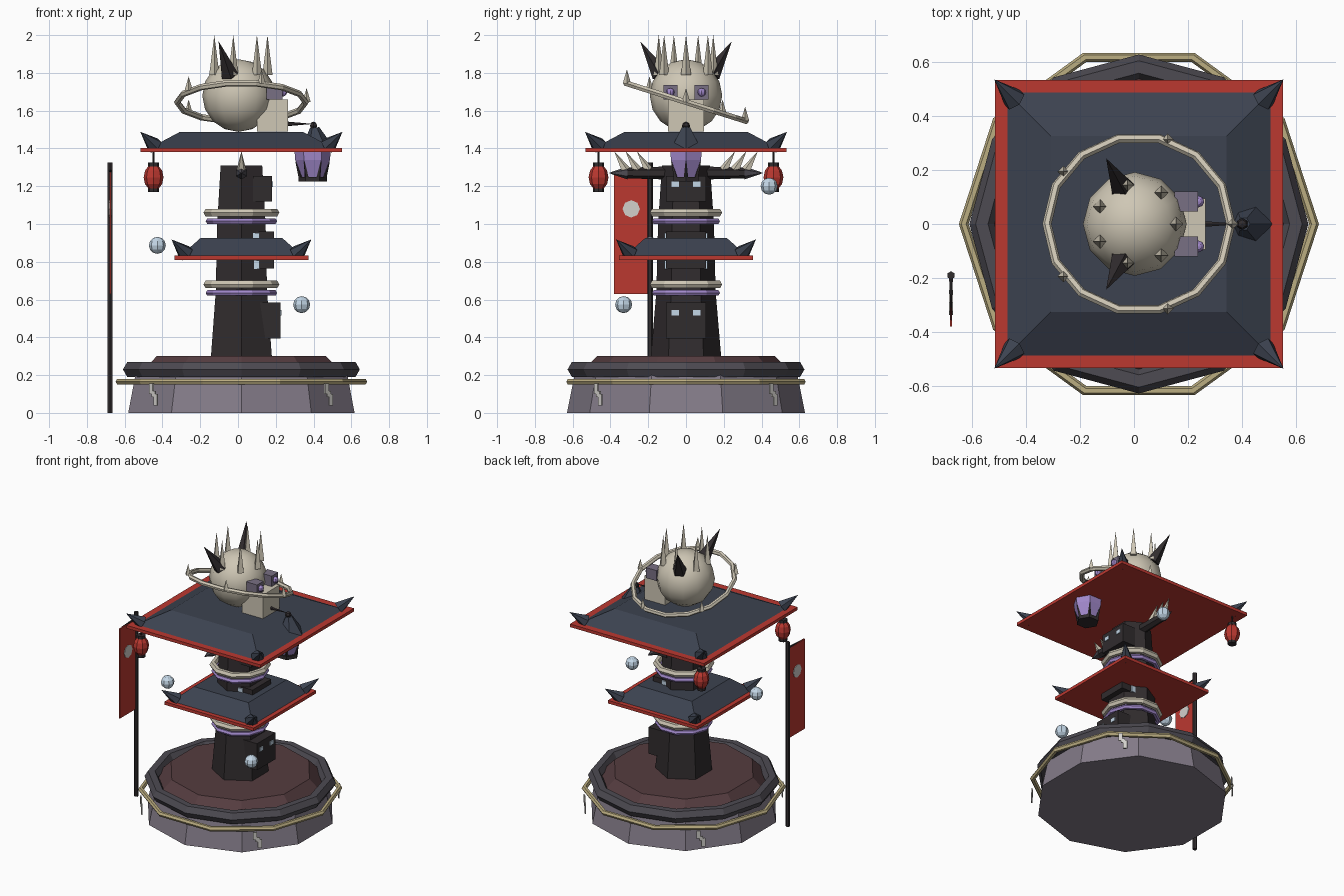
import bpy, math
from mathutils import Vector, Matrix

if "Cube" in bpy.data.objects:
    bpy.data.objects.remove(bpy.data.objects["Cube"])

CX = 0.018  # axis of the tower
COL = dict(stone=(.23, .2, .25), dark=(.03, .025, .027), slate=(.045, .055, .08),
           ring=(.075, .07, .085), gold=(.5, .42, .22), brown=(.09, .045, .05),
           bone=(.62, .57, .46), purple=(.36, .25, .6), red=(.5, .04, .03),
           ghost=(.55, .68, .8), socket=(.19, .16, .23), pale=(.65, .63, .6))
MATS = {}


def finish(name, col):
    o = bpy.context.object
    o.name = name
    if col not in MATS:
        MATS[col] = bpy.data.materials.new(col)
        MATS[col].diffuse_color = (*COL[col], 1)
    o.data.materials.append(MATS[col])
    return o


def cone(name, col, a, b, r1, r2=0, n=6, spin=0):
    """Tapered prism from point a to point b."""
    a, b = Vector(a), Vector(b)
    d = b - a
    bpy.ops.mesh.primitive_cone_add(vertices=n, radius1=r1, radius2=r2, depth=d.length)
    o = finish(name, col)
    straight = abs(d.x) < 1e-6 and abs(d.y) < 1e-6
    rot = Matrix() if straight else d.to_track_quat('Z', 'Y').to_matrix().to_4x4()
    o.matrix_world = Matrix.Translation((a + b) / 2) @ rot @ Matrix.Rotation(spin, 4, 'Z')
    return o


def disc(name, col, z1, z2, r1, r2, n=10, x=CX, y=0, spin=0):
    return cone(name, col, (x, y, z1), (x, y, z2), r1, r2, n, spin)


def box(name, col, lo, hi):
    lo, hi = Vector(lo), Vector(hi)
    bpy.ops.mesh.primitive_cube_add(size=1, location=(lo + hi) / 2)
    o = finish(name, col)
    o.scale = hi - lo
    return o


def torus(name, col, z, R, r, n=10, m=6, rot=(0, 0, 0)):
    bpy.ops.mesh.primitive_torus_add(major_radius=R, minor_radius=r, major_segments=n,
                                     minor_segments=m, location=(CX, 0, z), rotation=rot)
    return finish(name, col)


def ball(name, col, p, r, n=8, m=6, s=(1, 1, 1)):
    bpy.ops.mesh.primitive_uv_sphere_add(segments=n, ring_count=m, radius=r, location=p)
    o = finish(name, col)
    o.scale = s
    return o


# Plinth
disc("base", "stone", 0, .2, .63, .59)
torus("gold_band", "gold", .165, .648, .018)
torus("base_ring", "ring", .23, .581, .046, 12)
disc("base_top", "brown", .2, .3, .57, .472)

# Zigzag cracks on the four diagonals
for k in range(4):
    a = math.radians(45 + 90 * k)
    for t, z1, z2 in ((-.018, .1, .155), (0, .085, .115), (.014, .04, .1)):
        o = box("crack", "pale", (-.004, -.013, z1), (.004, .013, z2))
        o.location = (CX + .655 * math.cos(a) - t * math.sin(a),
                      .655 * math.sin(a) + t * math.cos(a), (z1 + z2) / 2)
        o.rotation_euler.z = a

# Tower shaft and collars
disc("tower_lower", "dark", .3, .64, .186, .157, 6)
disc("tower_middle", "dark", .64, 1.0, .157, .148, 6)
disc("tower_upper", "dark", 1.0, 1.31, .148, .127, 6)
for z in (.635, 1.015):
    torus("purple_collar", "purple", z, .172, .017)
    torus("bone_collar", "bone", z + .045, .178, .023)

# Window bays facing +x
for z1, z2, x, zw in ((.393, .584, .225, .53), (.765, .96, .19, None), (1.12, 1.255, .18, 1.21)):
    box("bay", "dark", (.08, -.105, z1), (x, .105, z2))
    for s in (-1, 1):
        if zw:
            box("window", "ghost", (x - .01, s * .058 - .02, zw - .014),
                (x + .006, s * .058 + .02, zw + .014))
        else:
            for zc in (.785, .93):
                box("side_window", "ghost", (.08, s * .1 - .015, zc - .022),
                    (.115, s * .1 + .015, zc + .022))

# Two square roofs with upturned corners
for name, z, h, edge, base, top, cin in (("lower_roof", .81, .925, .355, .325, .217, .295),
                                         ("upper_roof", 1.38, 1.488, .533, .49, .325, .46)):
    q = math.sqrt(2)
    box(name + "_trim", "red", (CX - edge, -edge, z), (CX + edge, edge, z + .022))
    disc(name, "slate", z + .02, h, base * q, top * q, 4, spin=math.pi / 4)
    for sx in (-1, 1):
        for sy in (-1, 1):
            cone(name + "_horn", "slate", (CX + sx * cin, sy * cin, z + .035),
                 (CX + sx * (cin + .075), sy * (cin + .075), z + .108), .045)

# Spiked side arms
for s in (-1, 1):
    cone("arm", "dark", (CX, s * .08, 1.27), (CX, s * .32, 1.27), .035, .028)
    cone("arm_tip", "ring", (CX, s * .31, 1.27), (CX, s * .41, 1.27), .034)
    for y in (.2, .26, .32):
        cone("arm_spike", "bone", (CX, s * y, 1.285), (CX, s * (y + .06), 1.385), .026, 0, 5)

# Skull with jaw, eyes, crown spikes and horns
o = ball("skull", "bone", (.003, 0, 1.68), .192, 12, 8)
bpy.ops.object.shade_smooth_by_angle(angle=math.radians(50))
box("jaw", "bone", (.1, -.095, 1.49), (.264, .095, 1.66))
for s in (-1, 1):
    y = s * .083
    box("eye_socket", "socket", (.15, y - .037, 1.66), (.236, y + .037, 1.735))
    ball("eye", "purple", (.238, y, 1.697), .022)
    cone("horn", "dark", (-.045, s * .135, 1.79), (-.103, s * .243, 1.968), .048, 0, 5)
for k in range(7):
    a = k * math.tau / 7
    x, y = .008 + .148 * math.cos(a), .148 * math.sin(a)
    cone("crown_spike", "bone", (x, y, 1.79), (x, y, 2.0), .027, 0, 4)

# Tilted halo ring with spikes
tilt = math.radians(-17.5)
torus("halo", "bone", 1.645, .34, .017, 14, 6, (tilt, 0, 0))
rot = Matrix.Rotation(tilt, 3, 'X')
for k in range(5):
    a = k * math.tau / 5
    p = Vector((.345 * math.cos(a), .345 * math.sin(a), 0))
    c = Vector((CX, 0, 1.645))
    cone("halo_spike", "bone", c + rot @ p, c + rot @ p + Vector((0, 0, .075)), .022, 0, 4)

# Mouth pipe with glowing bowl below the eave
LX = .395
cone("pipe", "dark", (.25, 0, 1.53), (.4, 0, 1.53), .013)
cone("bowl_cap", "slate", (LX + .025, 0, 1.39), (LX + .01, 0, 1.51), .092, .025)
ball("cap_knob", "dark", (LX + .005, 0, 1.52), .022, 6, 4)
disc("bowl_glow_low", "purple", 1.25, 1.34, .06, .092, 6, LX, 0, math.pi / 6)
disc("bowl_glow_high", "purple", 1.34, 1.4, .092, .097, 6, LX, 0, math.pi / 6)
disc("bowl_foot", "dark", 1.225, 1.25, .075, .075, 6, LX, 0, math.pi / 6)
for k in range(6):
    a = k * math.tau / 6
    u = Vector((math.cos(a), math.sin(a), 0))
    cone("bowl_prong", "dark", Vector((LX, 0, 1.245)) + u * .062,
         Vector((LX, 0, 1.33)) + u * .088, .012, .003, 4)

# Paper lanterns under the rear-side eaves
for s in (-1, 1):
    x, y = -.447, s * .463
    ball("lantern", "red", (x, y, 1.247), .07, 8, 6, (.75, .75, 1))
    disc("lantern_top", "dark", 1.305, 1.325, .03, .03, 8, x, y)
    disc("lantern_bottom", "dark", 1.17, 1.188, .03, .03, 8, x, y)
    disc("lantern_cord", "dark", 1.32, 1.385, .005, .005, 6, x, y)

# Floating wisps
for p in ((-.427, -.19, .887), (.337, -.33, .573), (.12, .44, 1.2)):
    ball("wisp", "ghost", p, .045)

# Banner
PX = -.677
disc("banner_pole", "dark", 0, 1.325, .015, .015, 6, PX, -.19)
cone("banner_bar", "dark", (PX, -.18, 1.28), (PX, -.38, 1.28), .009)
box("banner_cloth", "red", (PX - .004, -.38, .63), (PX + .004, -.2, 1.275))
cone("banner_dot", "pale", (PX - .008, -.29, 1.08), (PX + .008, -.29, 1.08), .046, .046, 8)

for m in bpy.data.materials:
    if m.users and not m.is_grease_pencil:
        m.use_nodes = True
        m.node_tree.nodes["Principled BSDF"].inputs["Base Color"].default_value = m.diffuse_color
